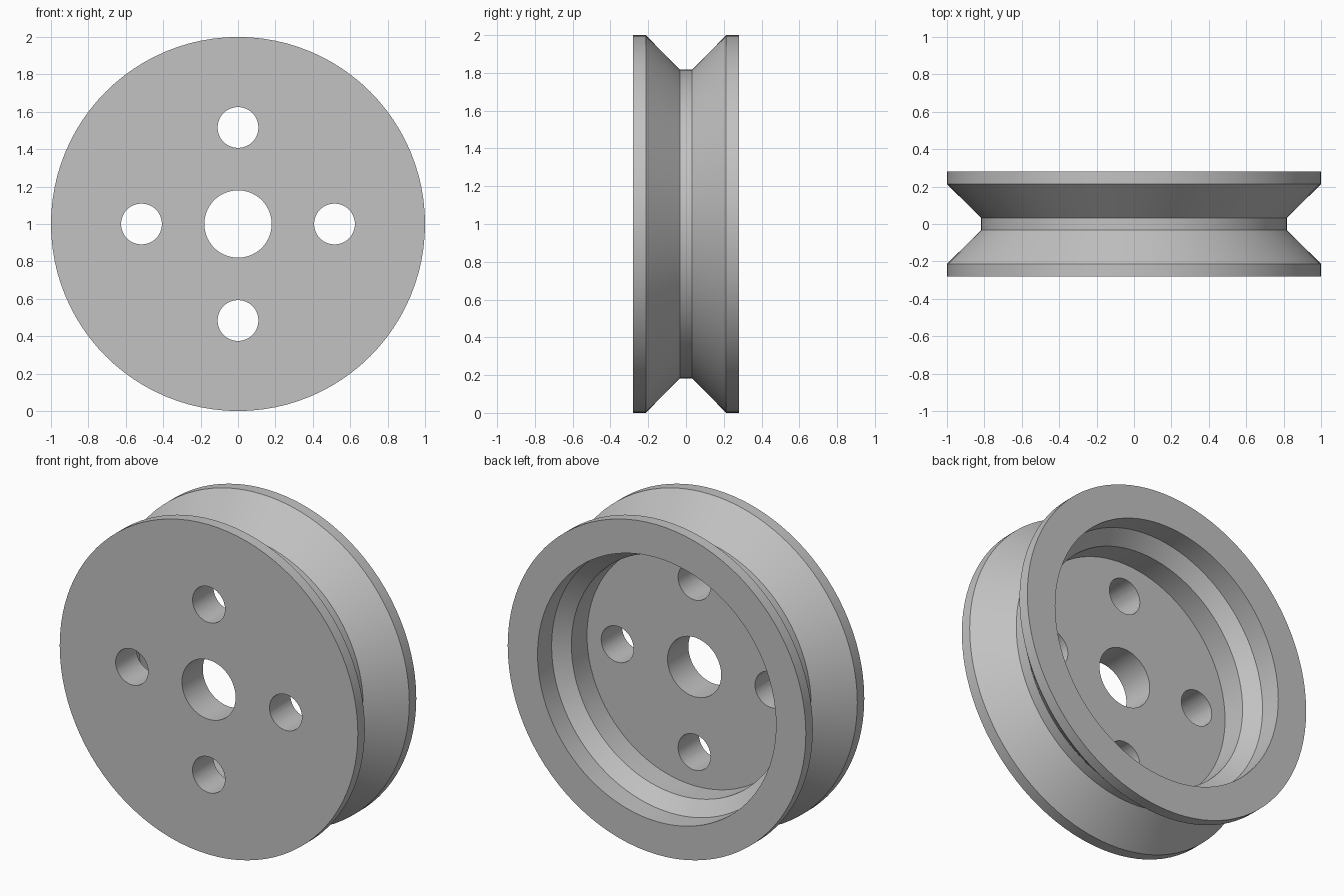
import bpy, bmesh, math
from mathutils import Matrix, Vector

cube = bpy.data.objects.get("Cube")
if cube:
    bpy.data.objects.remove(cube, do_unlink=True)

SEGMENTS = 96
CENTRE = Vector((0, 0, 1))

# Single grey material
grey = bpy.data.materials.new("light_grey")
grey.use_nodes = True
colour = (0.54, 0.54, 0.54, 1)
grey.diffuse_color = colour
grey.node_tree.nodes["Principled BSDF"].inputs["Base Color"].default_value = colour


def add_object(name, bm):
    bmesh.ops.recalc_face_normals(bm, faces=bm.faces)
    mesh = bpy.data.meshes.new(name)
    bm.to_mesh(mesh)
    bm.free()
    mesh.materials.append(grey)
    obj = bpy.data.objects.new(name, mesh)
    bpy.context.collection.objects.link(obj)
    return obj


# Wheel cross-section as (radius, y): bore, front face, V groove, stepped rear recess
profile = [
    (0.18, -0.08), (0.18, -0.28), (1.0, -0.28), (1.0, -0.213),
    (0.817, -0.033), (0.817, 0.033), (1.0, 0.213), (1.0, 0.28),
    (0.80, 0.28), (0.80, 0.145), (0.72, 0.07), (0.72, -0.08),
]
bm = bmesh.new()
verts = [bm.verts.new(CENTRE + Vector((r, y, 0))) for r, y in profile]
edges = [bm.edges.new((v, verts[(i + 1) % len(verts)])) for i, v in enumerate(verts)]
bmesh.ops.spin(bm, geom=verts + edges, cent=CENTRE, axis=(0, 1, 0),
               angle=math.tau, steps=SEGMENTS, use_merge=True)
bmesh.ops.remove_doubles(bm, verts=bm.verts, dist=0.0001)
wheel = add_object("pulley_wheel", bm)

# Four round holes through the web
bm = bmesh.new()
for i in range(4):
    a = i * math.pi / 2
    place = Matrix.Translation(CENTRE + Vector((math.cos(a), 0, math.sin(a))) * 0.516)
    place.translation.y = -0.18
    bmesh.ops.create_cone(bm, cap_ends=True, segments=48, radius1=0.109, radius2=0.109,
                          depth=0.4, matrix=place @ Matrix.Rotation(math.pi / 2, 4, 'X'))
cutter = add_object("web_hole_cutter", bm)
cutter.hide_render = True

cut = wheel.modifiers.new("web_holes", 'BOOLEAN')
cut.operation = 'DIFFERENCE'
cut.solver = 'EXACT'
cut.object = cutter

bpy.ops.object.select_all(action='DESELECT')
wheel.select_set(True)
bpy.context.view_layer.objects.active = wheel
bpy.ops.object.modifier_apply(modifier=cut.name)
bpy.data.objects.remove(cutter, do_unlink=True)

# Smooth round walls, crisp rims
bpy.ops.object.shade_smooth_by_angle(angle=math.radians(30))
